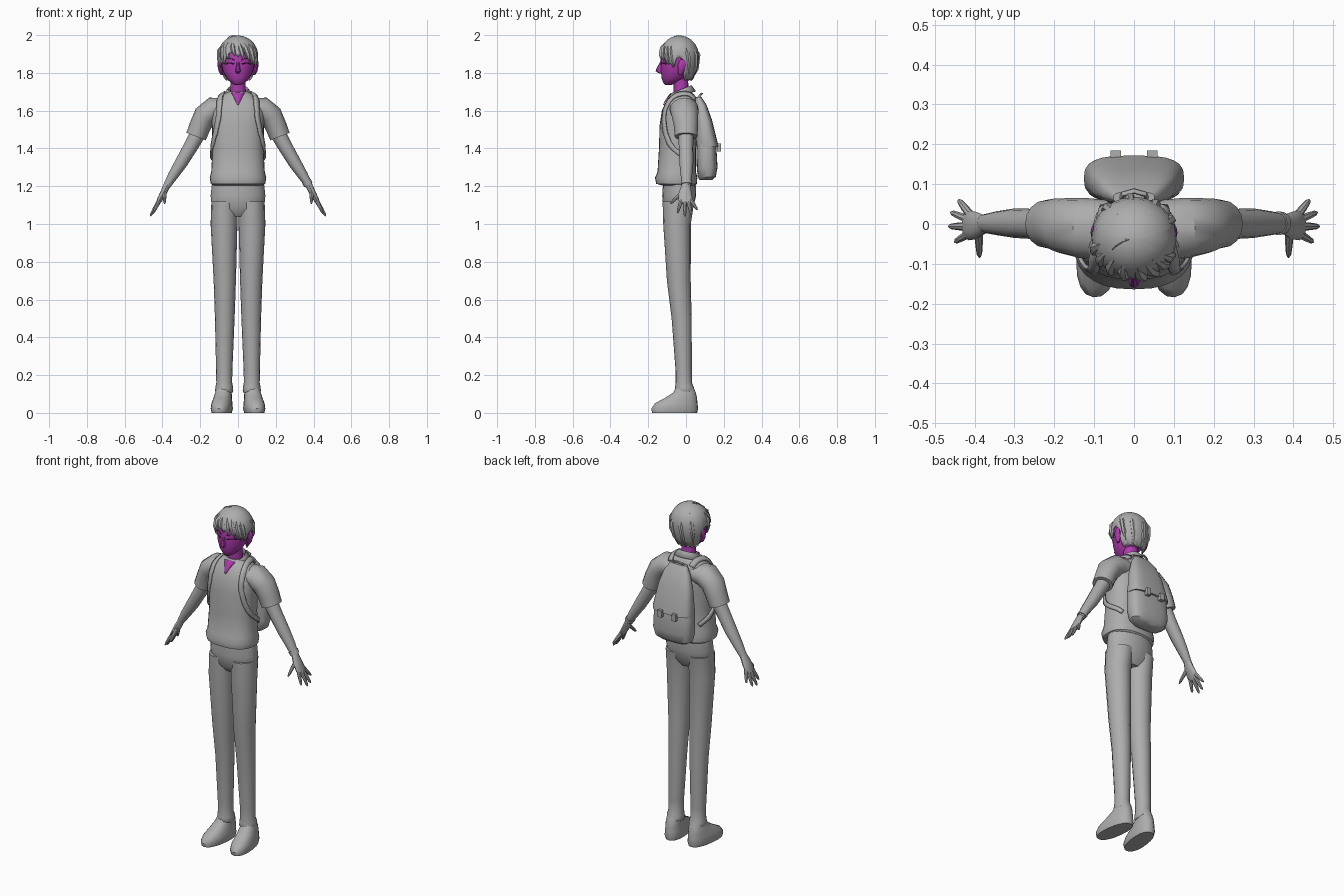
import bpy, bmesh, math
from mathutils import Vector
from mathutils.bvhtree import BVHTree


def material(name, rgb):
    m = bpy.data.materials.new(name)
    m.diffuse_color = (*rgb, 1)
    return m


GREY = material("grey cloth", (0.42, 0.42, 0.42))
SKIN = material("magenta skin", (0.42, 0.045, 0.42))
DARK = material("dark lash", (0.06, 0.01, 0.06))


def finish(name, bm, mat, mirror=False, thick=0, angle=40):
    bmesh.ops.recalc_face_normals(bm, faces=bm.faces)
    me = bpy.data.meshes.new(name)
    bm.to_mesh(me)
    bm.free()
    me.materials.append(mat)
    ob = bpy.data.objects.new(name, me)
    bpy.context.collection.objects.link(ob)
    bpy.ops.object.select_all(action='DESELECT')
    ob.select_set(True)
    bpy.context.view_layer.objects.active = ob
    bpy.ops.object.shade_smooth_by_angle(angle=math.radians(angle))
    if thick:
        s = ob.modifiers.new("thickness", 'SOLIDIFY')
        s.thickness, s.offset = thick, 0
    if mirror:
        ob.modifiers.new("mirror", 'MIRROR')
    return ob


def skin_rows(bm, rows, closed=True):
    for a, b in zip(rows, rows[1:]):
        n = len(a)
        for i in range(n if closed else n - 1):
            j = (i + 1) % n
            bm.faces.new((a[i], a[j], b[j], b[i]))


def loft(name, rings, mat=GREY, n=16, power=2.0, path=False, mirror=False, spin=0, angle=40):
    """Rings are (x, y, z, half width, half depth), level or square to the path."""
    bm = bmesh.new()
    pts = [Vector(r[:3]) for r in rings]
    rows = []
    for k, r in enumerate(rings):
        u, v = Vector((math.cos(spin), math.sin(spin), 0)), Vector((-math.sin(spin), math.cos(spin), 0))
        if path:
            t = (pts[min(k + 1, len(pts) - 1)] - pts[max(k - 1, 0)]).normalized()
            v = Vector((0, 1, 0))
            v = (v - t * v.dot(t)).normalized()
            u = v.cross(t)
        row = []
        for i in range(n):
            c, s = math.cos(math.tau * i / n), math.sin(math.tau * i / n)
            p = (u * math.copysign(abs(c) ** (2 / power), c) * r[3]
                 + v * math.copysign(abs(s) ** (2 / power), s) * r[4])
            row.append(bm.verts.new(pts[k] + p))
        rows.append(row)
    skin_rows(bm, rows)
    bm.faces.new(rows[0])
    bm.faces.new(rows[-1])
    return finish(name, bm, mat, mirror, angle=angle)


def smooth_path(pts, steps=5):
    p = [Vector(q) for q in pts]
    p = [p[0]] + p + [p[-1]]
    out = []
    for a, b, c, d in zip(p, p[1:], p[2:], p[3:]):
        for k in range(steps):
            t = k / steps
            out.append(0.5 * (2 * b + (c - a) * t + (2 * a - 5 * b + 4 * c - d) * t * t
                              + (3 * b - a - 3 * c + d) * t ** 3))
    return out + [p[-1]]


def strip(name, pts, w0, w1, target, mat, lift, thick, mirror=False):
    """Band laid onto the surface of another part."""
    tree = BVHTree.FromPolygons([v.co for v in target.data.vertices],
                                [p.vertices[:] for p in target.data.polygons])
    path = smooth_path(pts)
    bm = bmesh.new()
    rows = []
    for k, p in enumerate(path):
        t = path[min(k + 1, len(path) - 1)] - path[max(k - 1, 0)]
        co, nor, _, _ = tree.find_nearest(p)
        side = nor.cross(t).normalized()
        w = w0 + (w1 - w0) * k / (len(path) - 1)
        row = []
        for f in (-0.5, 0, 0.5):
            q, m, _, _ = tree.find_nearest(co + side * w * f)
            row.append(bm.verts.new(q + m * lift))
        rows.append(row)
    skin_rows(bm, rows, closed=False)
    return finish(name, bm, mat, mirror, thick)


# Trousers and shoes
loft("trouser_hips", [(0, -.04, 1.04, .09, .05), (0, -.042, 1.08, .138, .078), (0, -.036, 1.15, .145, .09),
                      (0, -.035, 1.24, .135, .085)], n=20)
loft("trouser_leg", [(.073, -.01, .105, .042, .045), (.073, -.008, .115, .048, .053), (.073, -.008, .135, .047, .05),
                     (.073, -.012, .16, .042, .043), (.073, -.012, .22, .043, .043), (.07, -.023, .5, .052, .053),
                     (.07, -.038, .7, .059, .063), (.074, -.0475, 1.0, .071, .073), (.071, -.04, 1.12, .07, .084)],
     mirror=True)
loft("shoe", [(.086, -.06, 0, .05, .12), (.086, -.06, .022, .056, .125), (.085, -.052, .05, .053, .114),
              (.081, -.026, .08, .047, .085), (.077, -.008, .108, .043, .06), (.074, -.006, .14, .038, .045)],
     n=20, power=2.3, mirror=True, spin=.13)

# Shirt
shirt = loft("shirt_body", [(0, -.04, 1.205, .13, .09), (0, -.05, 1.213, .144, .108), (0, -.052, 1.245, .15, .112),
                            (0, -.049, 1.275, .142, .102), (0, -.045, 1.4, .135, .098), (0, -.04, 1.52, .138, .1),
                            (0, -.035, 1.6, .14, .093), (0, -.026, 1.65, .125, .08), (0, -.02, 1.682, .085, .064),
                            (0, -.02, 1.7, .055, .048)], n=28, power=2.4)
loft("sleeve", [(.07, -.015, 1.612, .055, .075), (.13, -.01, 1.608, .065, .076), (.175, -.005, 1.572, .062, .07),
                (.2, 0, 1.52, .057, .064), (.222, 0, 1.463, .055, .06)], path=True, mirror=True)

# Open collar with drooping front points
bm = bmesh.new()
rows = []
for rx, ry, z, tilt, droop in ((.05, .046, 1.675, .012, 0), (.055, .05, 1.712, .02, 0), (.077, .07, 1.682, .02, .022)):
    row = []
    for i in range(19):
        a = .42 + (math.tau - .84) * i / 18
        front = max(0, math.cos(a)) ** 4
        row.append(bm.verts.new((rx * math.sin(a), -.02 - ry * math.cos(a) - front * droop * .5,
                                 z - tilt * math.cos(a) - front * droop)))
    rows.append(row)
skin_rows(bm, rows, closed=False)
finish("collar", bm, GREY, thick=.006)
strip("neck_opening", [(0, -.085, 1.70), (0, -.105, 1.665), (0, -.12, 1.63)], .07, .002, shirt, SKIN, .004, .004)

# Arms, hands and wristband
loft("arm", [(.2, 0, 1.5, .042, .042), (.25, 0, 1.41, .038, .038), (.30, .002, 1.325, .034, .037),
             (.345, .002, 1.255, .027, .03), (.378, .001, 1.2, .019, .023)], path=True, mirror=True, n=12)
loft("palm", [(.374, 0, 1.208, .018, .022), (.395, -.004, 1.165, .017, .034), (.415, -.003, 1.128, .014, .038),
              (.424, -.002, 1.11, .009, .03)], path=True, mirror=True, n=12)
fingers = {"little_finger": ((.412, .024, 1.13), (.44, .06, 1.075)),
           "ring_finger": ((.418, .012, 1.12), (.459, .029, 1.048)),
           "middle_finger": ((.42, -.006, 1.12), (.464, -.006, 1.042)),
           "index_finger": ((.414, -.024, 1.13), (.449, -.045, 1.058)),
           "thumb": ((.39, -.018, 1.17), (.388, -.083, 1.108))}
for name, (a, b) in fingers.items():
    a, b = Vector(a), Vector(b)
    loft(name, [(*a.lerp(b, t), r, r) for t, r in ((0, .011), (.5, .0095), (.88, .007), (1, .003))],
         path=True, mirror=True, n=8)
loft("wristband", [(.362, .002, 1.226, .026, .03), (.373, .002, 1.208, .025, .028)], path=True, n=14)

# Head, neck, nose and ears
face = loft("head", [(0, -.095, 1.735, .014, .014), (0, -.082, 1.745, .034, .037), (0, -.063, 1.77, .06, .066),
                     (0, -.047, 1.81, .081, .086), (0, -.04, 1.86, .09, .095), (0, -.036, 1.91, .088, .094),
                     (0, -.035, 1.95, .07, .078), (0, -.035, 1.975, .035, .04)], SKIN, n=24, angle=60)
loft("neck", [(0, -.02, 1.66, .048, .046), (0, -.026, 1.72, .04, .039), (0, -.03, 1.79, .042, .04)], SKIN)
loft("nose", [(0, -.132, 1.86, .006, .004), (0, -.142, 1.825, .011, .014), (0, -.142, 1.808, .014, .019),
              (0, -.133, 1.797, .008, .008)], SKIN, n=8)
loft("ear", [(.086, -.03, 1.79, .006, .008), (.092, -.026, 1.81, .011, .018), (.097, -.022, 1.84, .012, .023),
             (.098, -.02, 1.86, .01, .018), (.096, -.02, 1.872, .004, .008)], SKIN, n=10, mirror=True)
strip("lash", [(.02, -.13, 1.846), (.042, -.12, 1.853), (.064, -.105, 1.848)], .005, .007, face, DARK, .002, .002, True)
strip("eyebrow", [(.018, -.13, 1.868), (.045, -.12, 1.877), (.068, -.1, 1.872)], .005, .003, face, DARK, .002, .002, True)


# Hair cap with a jagged edge: high over the brow, low at the nape
def hair_point(a, z, lift=0.0):
    s = (z - 1.89) / (.105 if z > 1.89 else .17)
    f = math.sqrt(max(0, 1 - s * s)) + lift
    return Vector((.104 * f * math.sin(a), -.035 - .1 * f * math.cos(a), z))


bm = bmesh.new()
rows = [[] for _ in range(9)]
N = 40
for i in range(N):
    a = math.tau * i / N
    d = min(a, math.tau - a)
    edge = 1.9 if d < .75 else 1.845 if d < 1.3 else 1.872 if d < 1.85 else 1.765
    edge += (-.016, .002, .012, .002)[i % 4] if d < 1.85 else (-.006 if i % 2 else .006)
    for k, row in enumerate(rows):
        t = (k + .35) / 8.35
        z = 1.995 - (1.995 - edge) * (1 - math.cos(t * math.pi / 2)) if t < 1 else edge
        row.append(bm.verts.new(hair_point(a, z)))
skin_rows(bm, rows)
bm.faces.new(rows[0])
finish("hair_cap", bm, GREY, thick=.006, angle=60)

# Fringe and side locks lying on the cap
locks = ((-1.15, 1.83), (-.85, 1.85), (-.5, 1.872), (-.15, 1.89), (.3, 1.868), (.62, 1.86), (.95, 1.84), (1.2, 1.83),
         (2.2, 1.79), (2.75, 1.765), (3.4, 1.76), (4.0, 1.785))
for a, z in locks:
    ring = []
    for t, r in ((0, .004), (.35, .014), (.7, .012), (1, .001)):
        p = hair_point(a - .25 * (1 - t), 1.965 + (z - 1.965) * t, -.02 + .05 * t)
        ring.append((*p, r, r))
    loft("hair_lock", ring, path=True, n=6)
loft("stray_hair", [(.01, -.03, 1.985, .004, .004), (-.02, -.04, 1.997, .003, .003), (-.045, -.055, 1.994, .002, .002),
                    (-.055, -.065, 1.984, .001, .001)], path=True, n=6)

# Backpack
loft("backpack_body", [(0, .105, 1.232, .085, .032), (0, .11, 1.25, .112, .048), (0, .112, 1.3, .125, .055),
                       (0, .107, 1.42, .122, .053), (0, .09, 1.55, .1, .04), (0, .075, 1.63, .075, .026),
                       (0, .062, 1.665, .05, .014)], n=24, power=3)
loft("backpack_flap", [(0, .116, 1.408, .124, .056), (0, .114, 1.42, .126, .056), (0, .096, 1.55, .105, .042),
                       (0, .081, 1.63, .08, .028), (0, .066, 1.672, .052, .015)], n=24, power=3)
loft("backpack_buckle", [(.046, .174, 1.385, .013, .011), (.046, .174, 1.425, .013, .011)], n=20, power=20, mirror=True)
loft("backpack_handle", [(-.035, .06, 1.66, .005, .007), (-.028, .075, 1.682, .005, .007), (0, .083, 1.69, .005, .007),
                         (.028, .075, 1.682, .005, .007), (.035, .06, 1.66, .005, .007)], path=True, n=8)
strip("shoulder_strap", [(.07, .05, 1.665), (.08, 0, 1.69), (.088, -.06, 1.67), (.1, -.11, 1.6), (.115, -.12, 1.52),
                         (.135, -.09, 1.43), (.14, -.03, 1.37), (.12, .05, 1.32)], .032, .022, shirt, GREY,
      .007, .01, True)
